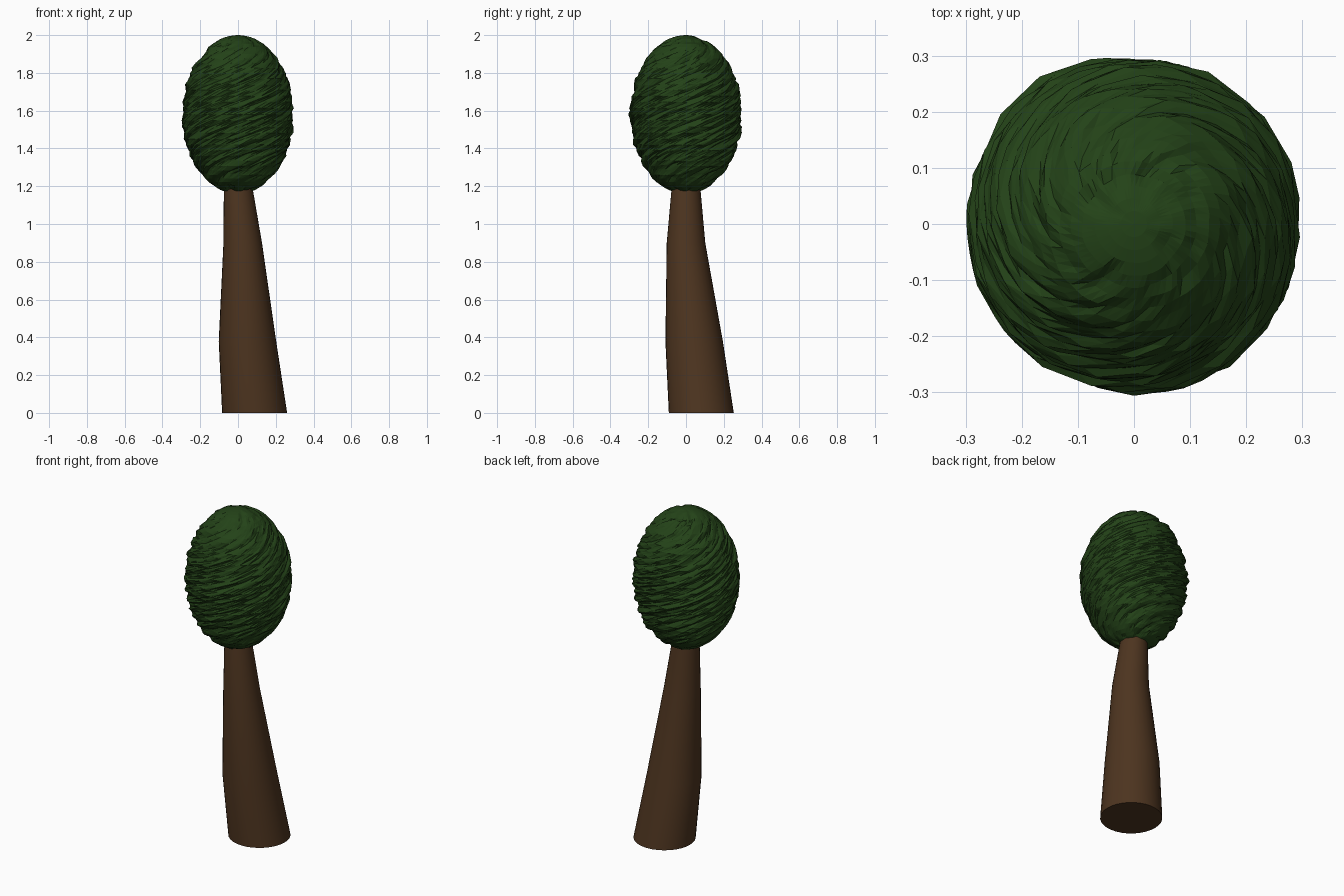
import bpy, bmesh, math
from mathutils import Vector, noise

if "Cube" in bpy.data.objects:
    bpy.data.objects.remove(bpy.data.objects["Cube"])


def material(name, color):
    m = bpy.data.materials.new(name)
    m.diffuse_color = (*color, 1)
    m.use_nodes = True
    m.node_tree.nodes["Principled BSDF"].inputs["Base Color"].default_value = m.diffuse_color
    return m


def add_object(name, bm, mat):
    bmesh.ops.recalc_face_normals(bm, faces=bm.faces)
    mesh = bpy.data.meshes.new(name)
    bm.to_mesh(mesh)
    bm.free()
    mesh.materials.append(mat)
    obj = bpy.data.objects.new(name, mesh)
    bpy.context.collection.objects.link(obj)
    return obj


# Leaning, tapered trunk: (centre x, centre y, z, radius) per ring
SIDES = 32
rings_spec = [(0.088, 0.081, 0, 0.172), (0.05, 0.043, 0.38, 0.152),
              (0.025, 0.0, 0.9, 0.102), (0.002, 0.0, 1.18, 0.077),
              (0.0, 0.0, 1.25, 0.07)]
bm = bmesh.new()
rings = []
for cx, cy, z, r in rings_spec:
    rings.append([bm.verts.new((cx + r * math.cos(math.tau * i / SIDES),
                                cy + r * math.sin(math.tau * i / SIDES), z))
                  for i in range(SIDES)])
for a, b in zip(rings, rings[1:]):
    for i in range(SIDES):
        j = (i + 1) % SIDES
        bm.faces.new((a[i], a[j], b[j], b[i]))
bm.faces.new(rings[0])
bm.faces.new(rings[-1])
trunk = add_object("trunk", bm, material("bark", (0.075, 0.035, 0.014)))
for p in trunk.data.polygons:
    p.use_smooth = len(p.vertices) == 4

# Egg-shaped crown with bumps twisted around the vertical axis
TWIST = 4.0
bm = bmesh.new()
bmesh.ops.create_uvsphere(bm, u_segments=64, v_segments=40, radius=1)
for v in bm.verts:
    x, y, z = v.co
    n = noise.noise(Vector((x, y, z)) * 4.5) + 0.5 * noise.noise(Vector((x, y, z)) * 10)
    s = 1 + 0.06 * n * min(1, 3 * math.hypot(x, y))
    angle = TWIST * z
    c, d = math.cos(angle), math.sin(angle)
    v.co = (0.294 * s * (x * c - y * d), 0.294 * s * (x * d + y * c), 1.58 + 0.42 * z * min(s, 1.0))
bmesh.ops.triangulate(bm, faces=bm.faces)
add_object("crown", bm, material("leaves", (0.017, 0.055, 0.009)))
